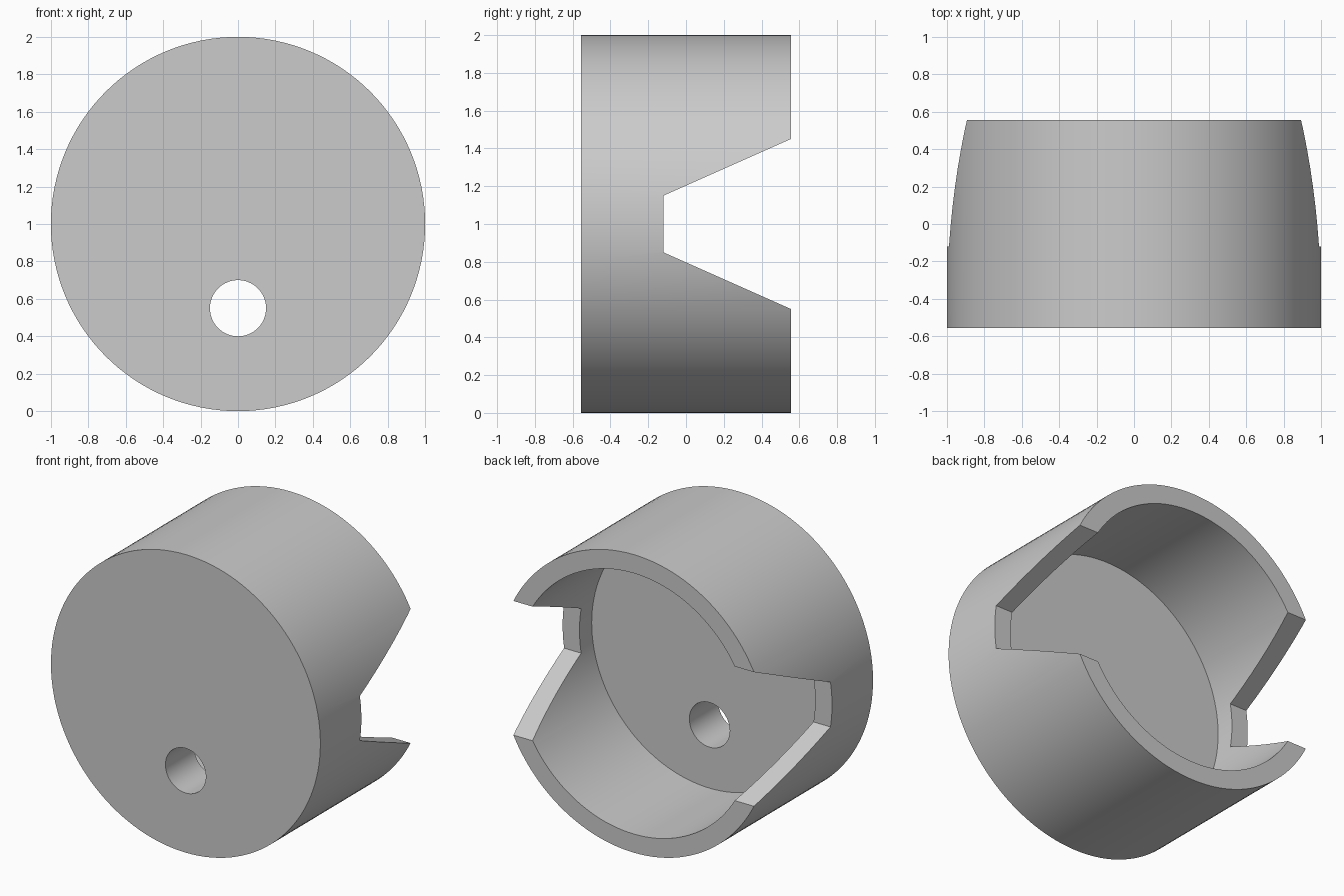
import bpy
import bmesh
from math import pi, radians
from mathutils import Matrix, Vector

HALF_DEPTH = 0.555      # half the length along y
FLOOR_Y = -0.25         # inside face of the solid front
WALL = 0.125

if "Cube" in bpy.data.objects:
    bpy.data.objects.remove(bpy.data.objects["Cube"], do_unlink=True)

grey = bpy.data.materials.new("plain grey")
grey.use_nodes = True
colour = (0.6, 0.6, 0.6, 1)
grey.diffuse_color = colour
grey.node_tree.nodes["Principled BSDF"].inputs["Base Color"].default_value = colour


def finish(name, bm):
    bmesh.ops.recalc_face_normals(bm, faces=bm.faces)
    mesh = bpy.data.meshes.new(name)
    bm.to_mesh(mesh)
    bm.free()
    mesh.materials.append(grey)
    obj = bpy.data.objects.new(name, mesh)
    bpy.context.collection.objects.link(obj)
    return obj


def cylinder(name, radius, y0, y1, z, sides):
    """Capped cylinder lying along y."""
    bm = bmesh.new()
    place = Matrix.Translation((0, (y0 + y1) / 2, z)) @ Matrix.Rotation(pi / 2, 4, "X")
    bmesh.ops.create_cone(bm, cap_ends=True, segments=sides, radius1=radius,
                          radius2=radius, depth=y1 - y0, matrix=place)
    return finish(name, bm)


def side_prism(name, profile, half_width):
    """Prism along x from a (y, z) profile."""
    bm = bmesh.new()
    face = bm.faces.new([bm.verts.new((-half_width, y, z)) for y, z in profile])
    out = bmesh.ops.extrude_face_region(bm, geom=[face])
    verts = [v for v in out["geom"] if isinstance(v, bmesh.types.BMVert)]
    bmesh.ops.translate(bm, verts=verts, vec=Vector((2 * half_width, 0, 0)))
    return finish(name, bm)


# Solid drum
cup = cylinder("notched_cup", 1, -HALF_DEPTH, HALF_DEPTH, 1, 128)

# Hollow, off-centre hole, and flared notch through both side walls
slope = 0.3 / (HALF_DEPTH + 0.12)
back = HALF_DEPTH + 0.2
flare = 0.15 + slope * (back + 0.12)
cutters = [
    cylinder("hollow_cutter", 1 - WALL, FLOOR_Y, back, 1, 128),
    cylinder("hole_cutter", 0.15, -1, 0.2, 0.55, 64),
    side_prism("notch_cutter", [(-0.12, 0.85), (-0.12, 1.15),
                                (back, 1 + flare), (back, 1 - flare)], 1.2),
]

bpy.ops.object.select_all(action="DESELECT")
cup.select_set(True)
bpy.context.view_layer.objects.active = cup
for cutter in cutters:
    cutter.hide_render = True
    cut = cup.modifiers.new(cutter.name, "BOOLEAN")
    cut.operation = "DIFFERENCE"
    cut.solver = "EXACT"
    cut.object = cutter
    bpy.ops.object.modifier_apply(modifier=cut.name)
    bpy.data.objects.remove(cutter, do_unlink=True)

bpy.ops.object.shade_smooth_by_angle(angle=radians(30))
